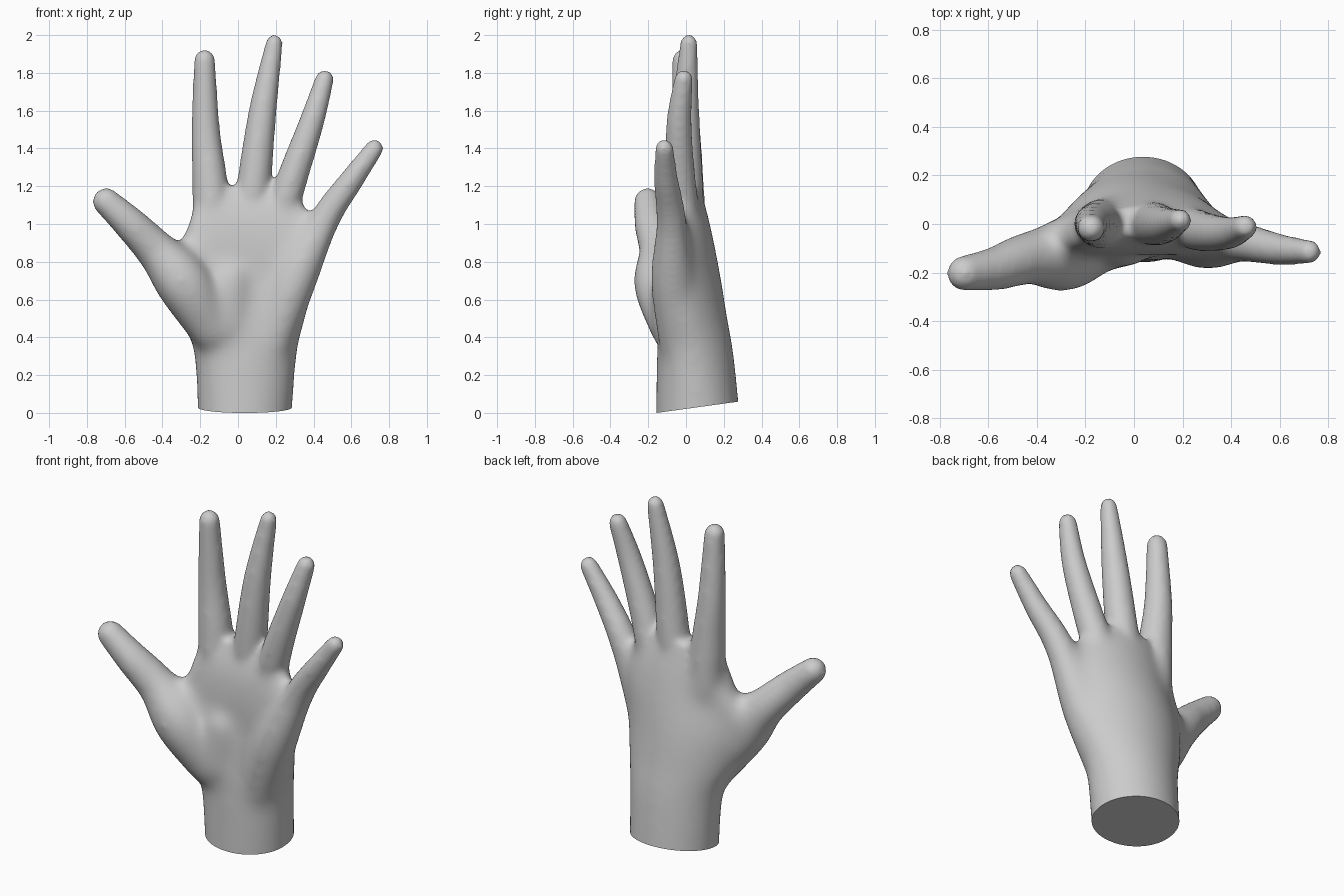
import bpy, bmesh, math
from mathutils import Vector

if "Cube" in bpy.data.objects:
    bpy.data.objects.remove(bpy.data.objects["Cube"])


def spline(keys, steps=10):
    """Catmull-Rom interpolation through tuples of any length."""
    k = [keys[0]] + list(keys) + [keys[-1]]
    out = []
    for i in range(1, len(k) - 2):
        for s in range(steps):
            t = s / steps
            out.append([0.5 * (2 * b + (c - a) * t + (2 * a - 5 * b + 4 * c - d) * t * t
                               + (3 * b - a - 3 * c + d) * t ** 3)
                        for a, b, c, d in zip(*k[i - 1:i + 3])])
    return out + [list(keys[-1])]


def loft(bm, rings):
    """Closed skin over a list of equally sized rings."""
    vr = [[bm.verts.new(p) for p in r] for r in rings]
    n = len(vr[0])
    for a, b in zip(vr, vr[1:]):
        for i in range(n):
            j = (i + 1) % n
            bm.faces.new((a[i], a[j], b[j], b[i]))
    bm.faces.new(vr[0][::-1])
    bm.faces.new(vr[-1])


def digit(bm, *keys, n=32):
    """Round-ended tapered tube along (x, y, z, radius) points."""
    pts = spline(keys)
    c = [Vector(p[:3]) for p in pts]
    dirs = [(c[min(i + 1, len(c) - 1)] - c[max(i - 1, 0)]).normalized() for i in range(len(c))]
    rows = [(p, d, q[3]) for p, d, q in zip(c, dirs, pts)]

    def dome(i, side):
        p, d, r = rows[i]
        return [(p + side * d * r * math.sin(k * math.pi / 14), d, r * math.cos(k * math.pi / 14))
                for k in range(1, 7)]

    rings = []
    for p, d, r in dome(0, -1)[::-1] + rows + dome(-1, 1):
        u = Vector((0, 1, 0)).cross(d).normalized()
        v = d.cross(u)
        turn = [2 * math.pi * i / n for i in range(n)]
        rings.append([p + r * (u * math.cos(a) + v * math.sin(a)) for a in turn])
    loft(bm, rings)


bm = bmesh.new()

# Wrist and palm: z, x left, x right, y front, y back, forward arch of the sides
palm = [(-.3, -.21, .27, -.165, .315, 0), (.28, -.23, .31, -.155, .257, .02),
        (.5, -.30, .36, -.14, .22, .06), (.7, -.34, .40, -.125, .188, .09),
        (.9, -.30, .43, -.125, .15, .08), (1.05, -.25, .385, -.105, .115, .06),
        (1.2, -.19, .27, -.05, .07, .03)]
rings = []
for z, xl, xr, yf, yb, arch in spline(palm):
    ring = []
    for i in range(64):
        ca, sa = math.cos(math.pi * i / 32), math.sin(math.pi * i / 32)
        ring.append(((xl + xr) / 2 + (xr - xl) / 2 * ca,
                     (yf + yb) / 2 + (yb - yf) / 2 * sa - arch * ca * ca, z))
    rings.append(ring)
loft(bm, rings)

# Index finger
digit(bm, (-.13, 0, .95, .11), (-.15, 0, 1.24, .093), (-.171, 0, 1.5, .076), (-.177, -.017, 1.868, .057))
# Middle finger
digit(bm, (.05, .01, .95, .09), (.085, .0, 1.22, .09), (.131, -.003, 1.6, .074), (.192, .015, 1.958, .047))
# Ring finger
digit(bm, (.2, 0, .95, .09), (.28, -.03, 1.22, .083), (.39, -.037, 1.54, .067), (.458, -.012, 1.767, .051))
# Little finger, continuing down into the heel of the palm
digit(bm, (.18, -.04, .36, .105), (.30, -.07, .7, .12), (.455, -.078, 1.02, .082),
      (.60, -.105, 1.23, .065), (.722, -.115, 1.4, .05))
# Thumb with its mound
digit(bm, (-.14, -.07, .44, .12), (-.285, -.13, .68, .15), (-.425, -.14, .855, .113),
      (-.57, -.183, 1.0, .09), (-.698, -.203, 1.119, .073))
# Web between thumb and index finger
digit(bm, (-.31, -.08, .74, .10), (-.165, -.01, .97, .085))
# Soft pad between the thumb mound and the heel
digit(bm, (-.06, -.06, .46, .12), (-.04, -.05, .7, .13))

bmesh.ops.recalc_face_normals(bm, faces=bm.faces)
me = bpy.data.meshes.new("hand")
bm.to_mesh(me)
bm.free()
hand = bpy.data.objects.new("hand", me)
bpy.context.collection.objects.link(hand)
bpy.context.view_layer.objects.active = hand
hand.select_set(True)

# Fuse into one skin and soften the webs
fuse = hand.modifiers.new("fuse", 'REMESH')
fuse.mode = 'VOXEL'
fuse.voxel_size = .014
soften = hand.modifiers.new("soften", 'SMOOTH')
soften.factor = .5
soften.iterations = 18
for name in ("fuse", "soften"):
    bpy.ops.object.modifier_apply(modifier=name)

# Blend the palm further, fading out towards the fingers and thumb
group = hand.vertex_groups.new(name="palm")
for v in hand.data.vertices:
    w = min(1, max(0, (1.15 - v.co.z) / .2)) * min(1, max(0, (v.co.x + .52) / .12))
    w *= min(1, max(0, (.52 - v.co.x) / .1))
    group.add([v.index], w, 'REPLACE')
blend = hand.modifiers.new("blend", 'SMOOTH')
blend.factor = .5
blend.iterations = 80
blend.vertex_group = "palm"
bpy.ops.object.modifier_apply(modifier="blend")

# Slanted flat cut across the wrist
bm = bmesh.new()
bm.from_mesh(hand.data)
bmesh.ops.bisect_plane(bm, geom=bm.verts[:] + bm.edges[:] + bm.faces[:], plane_co=(0, -.155, 0),
                       plane_no=Vector((0, -.06, .435)).normalized(), clear_inner=True)
bmesh.ops.holes_fill(bm, edges=[e for e in bm.edges if e.is_boundary], sides=0)
bmesh.ops.recalc_face_normals(bm, faces=bm.faces)
bm.to_mesh(hand.data)
bm.free()
bpy.ops.object.shade_smooth_by_angle(angle=math.radians(45))
